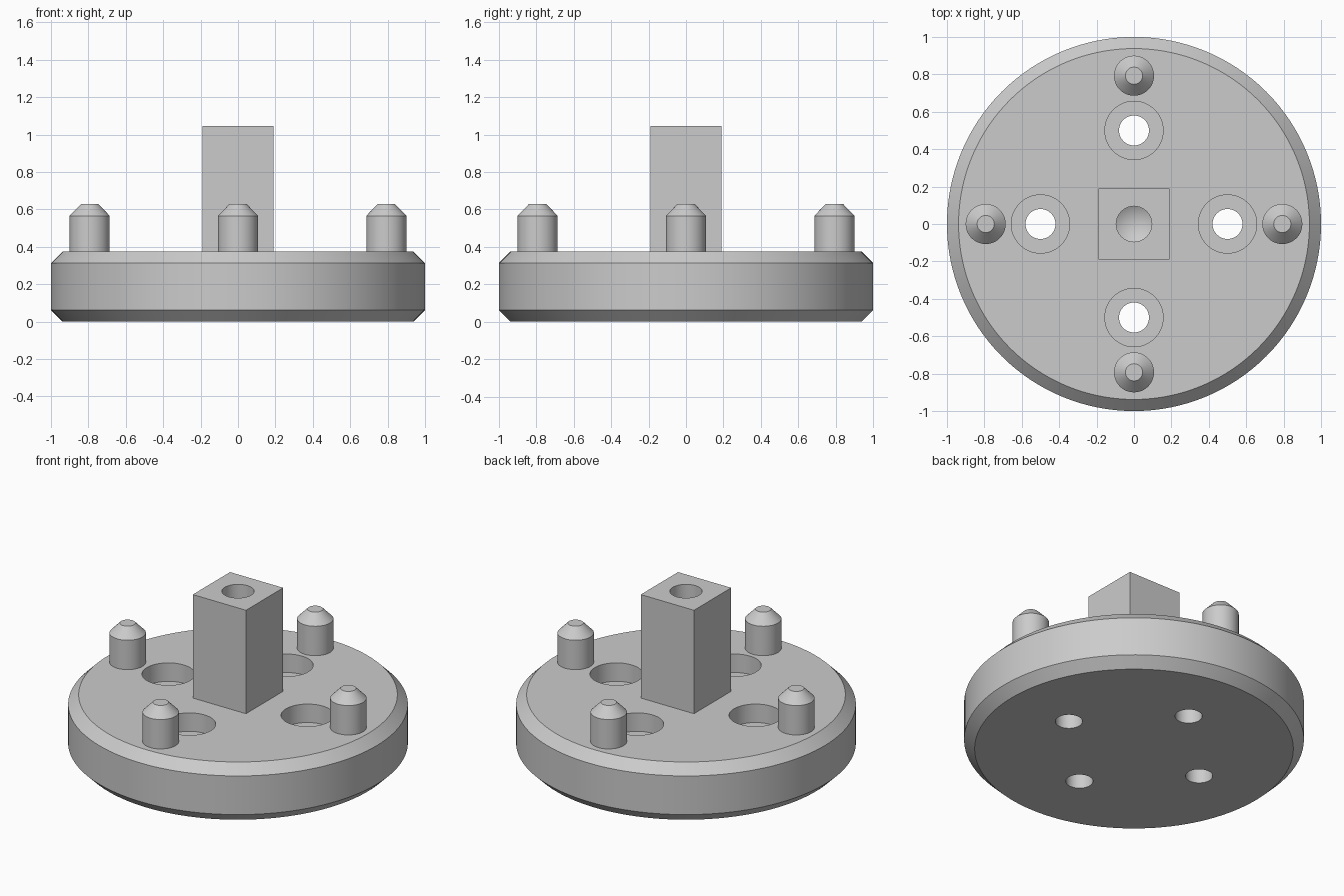
import bpy
import bmesh
import math
from mathutils import Matrix, Vector

cube = bpy.data.objects.get("Cube")
if cube:
    bpy.data.objects.remove(cube, do_unlink=True)

DISC_TOP = 0.375
SINK = 0.005
PIN_RING = 0.793
HOLE_RING = 0.5

grey = bpy.data.materials.new("light_grey")
grey.use_nodes = True
grey.diffuse_color = (0.6, 0.6, 0.6, 1)
grey.node_tree.nodes["Principled BSDF"].inputs["Base Color"].default_value = (0.6, 0.6, 0.6, 1)


def add_object(name, bm, location=(0, 0, 0)):
    bmesh.ops.recalc_face_normals(bm, faces=bm.faces)
    mesh = bpy.data.meshes.new(name)
    bm.to_mesh(mesh)
    bm.free()
    mesh.materials.append(grey)
    obj = bpy.data.objects.new(name, mesh)
    obj.location = location
    bpy.context.collection.objects.link(obj)
    return obj


def lathe(name, profile, segments, location=(0, 0, 0)):
    """Solid of revolution from (radius, height) points, capped at both ends."""
    bm = bmesh.new()
    rings = []
    for r, z in profile:
        if r == 0:
            rings.append([bm.verts.new((0, 0, z))] * segments)
        else:
            angles = [math.tau * i / segments for i in range(segments)]
            rings.append([bm.verts.new((r * math.cos(a), r * math.sin(a), z)) for a in angles])
    for low, high in zip(rings, rings[1:]):
        for i in range(segments):
            j = (i + 1) % segments
            corners = dict.fromkeys((low[i], low[j], high[j], high[i]))
            bm.faces.new(list(corners))
    for ring, (r, z) in ((rings[0], profile[0]), (rings[-1], profile[-1])):
        if r > 0:
            bm.faces.new(ring)
    return add_object(name, bm, location)


def select_only(obj):
    bpy.ops.object.select_all(action='DESELECT')
    obj.select_set(True)
    bpy.context.view_layer.objects.active = obj


def cut(target, cutter):
    cutter.hide_render = True
    bpy.context.view_layer.update()
    select_only(target)
    mod = target.modifiers.new("cut", 'BOOLEAN')
    mod.operation = 'DIFFERENCE'
    mod.solver = 'EXACT'
    mod.object = cutter
    bpy.ops.object.modifier_apply(modifier=mod.name)
    bpy.data.objects.remove(cutter, do_unlink=True)


def smooth(obj):
    select_only(obj)
    bpy.ops.object.shade_smooth_by_angle(angle=math.radians(25))


sides = {"right": (-1, 0), "left": (1, 0), "front": (0, -1), "back": (0, 1)}

# Chamfered base disc
disc = lathe("base_disc", [(0.938, 0), (1, 0.062), (1, 0.313), (0.938, DISC_TOP)], 128)

# Counterbored screw holes through the disc
bore = [(0.08, -0.1), (0.08, 0.255), (0.156, 0.255), (0.156, 0.5)]
for side, (dx, dy) in sides.items():
    cut(disc, lathe("bore_cutter", bore, 48, (dx * HOLE_RING, dy * HOLE_RING, 0)))
smooth(disc)

# Square centre post with a drilled, cone-bottomed hole
bm = bmesh.new()
bottom, top = DISC_TOP - SINK, 1.047
place = Matrix.Translation(Vector((0, 0, (bottom + top) / 2)))
bmesh.ops.create_cube(bm, size=1, matrix=place @ Matrix.Diagonal((0.382, 0.382, top - bottom, 1)))
post = add_object("centre_post", bm)
cut(post, lathe("drill_cutter", [(0, 0.6), (0.095, 0.655), (0.095, 1.2)], 48))
smooth(post)

# Four locating pins with tapered tips
pin = [(0.107, DISC_TOP - SINK), (0.107, 0.566), (0.046, 0.629)]
for side, (dx, dy) in sides.items():
    smooth(lathe(side + "_pin", pin, 48, (dx * PIN_RING, dy * PIN_RING, 0)))
